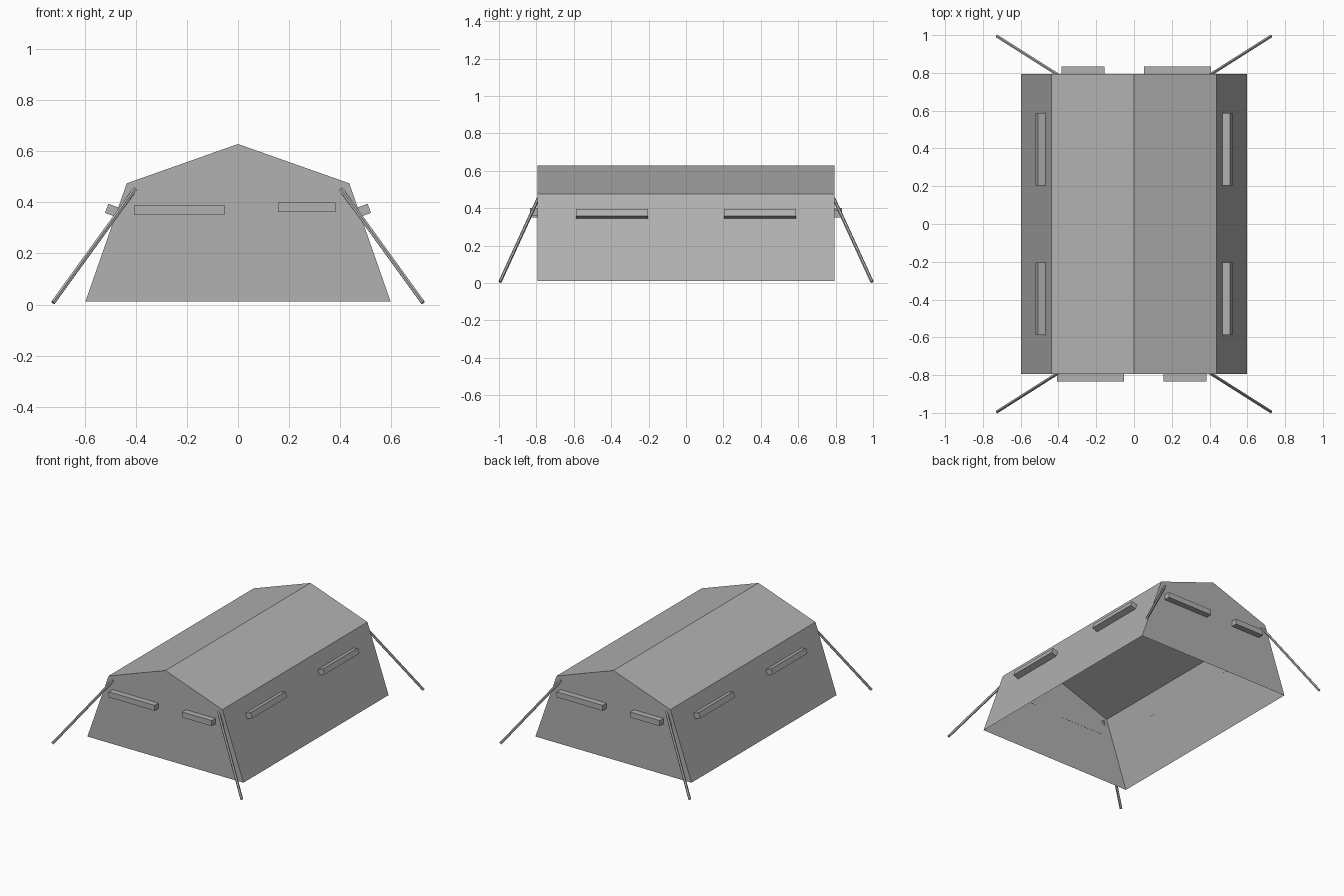
import bpy, bmesh, math
from mathutils import Vector, Matrix

if "Cube" in bpy.data.objects:
    bpy.data.objects.remove(bpy.data.objects["Cube"])

HALF = 0.794  # half length of the tent body

# darker grey shared by all parts
grey = bpy.data.materials.new("dark_grey_canvas")
grey.diffuse_color = (0.44, 0.44, 0.44, 1)
grey.use_nodes = True
grey.node_tree.nodes["Principled BSDF"].inputs["Base Color"].default_value = grey.diffuse_color


def finish(name, bm):
    mesh = bpy.data.meshes.new(name)
    bm.to_mesh(mesh)
    bm.free()
    mesh.materials.append(grey)
    obj = bpy.data.objects.new(name, mesh)
    bpy.context.collection.objects.link(obj)
    return obj


def box(name, size, centre, tilt=0.0):
    bm = bmesh.new()
    bmesh.ops.create_cube(bm, size=1)
    m = Matrix.Translation(centre) @ Matrix.Rotation(tilt, 4, 'Y') @ Matrix.Diagonal((*size, 1))
    bmesh.ops.transform(bm, matrix=m, verts=bm.verts)
    return finish(name, bm)


def rod(name, a, b, radius):
    a, b = Vector(a), Vector(b)
    d = b - a
    bm = bmesh.new()
    m = Matrix.Translation((a + b) / 2) @ d.to_track_quat('Z', 'Y').to_matrix().to_4x4()
    bmesh.ops.create_cone(bm, cap_ends=True, segments=6, radius1=radius, radius2=radius,
                          depth=d.length, matrix=m)
    return finish(name, bm)


# tent canvas: thin shell, open underneath
profile = [(-0.598, 0.012), (0.598, 0.012), (0.436, 0.475), (0, 0.629), (-0.436, 0.475)]
bm = bmesh.new()
front = [bm.verts.new((x, -HALF, z)) for x, z in profile]
back = [bm.verts.new((x, HALF, z)) for x, z in profile]
bm.faces.new(front)
bm.faces.new(back[::-1])
for i in range(1, 5):
    j = (i + 1) % 5
    bm.faces.new((front[i], back[i], back[j], front[j]))
finish("tent_canvas", bm)

# rolled window flaps on the end walls, the back being the front turned half round
for s, end in ((1, "front"), (-1, "back")):
    y = -s * (HALF + 0.02)
    box(end + "_long_flap", (0.353, 0.042, 0.038), (-0.230 * s, y, 0.370))
    box(end + "_short_flap", (0.226, 0.042, 0.038), (0.270 * s, y, 0.381))

# window flaps lying on the sloping side walls
slope = math.atan2(0.162, 0.463)
for sx, side in ((1, "right"), (-1, "left")):
    for sy in (1, -1):
        x = 0.476 + 0.02 * math.cos(slope)
        z = 0.363 + 0.02 * math.sin(slope)
        box(side + "_side_flap", (0.042, 0.384, 0.038), (sx * x, sy * 0.396, z), -sx * slope)

# guy ropes at the four corners
for sx in (1, -1):
    for sy in (1, -1):
        rod("guy_rope", (sx * 0.403, sy * 0.79, 0.452), (sx * 0.725, sy * 0.994, 0.007), 0.009)
